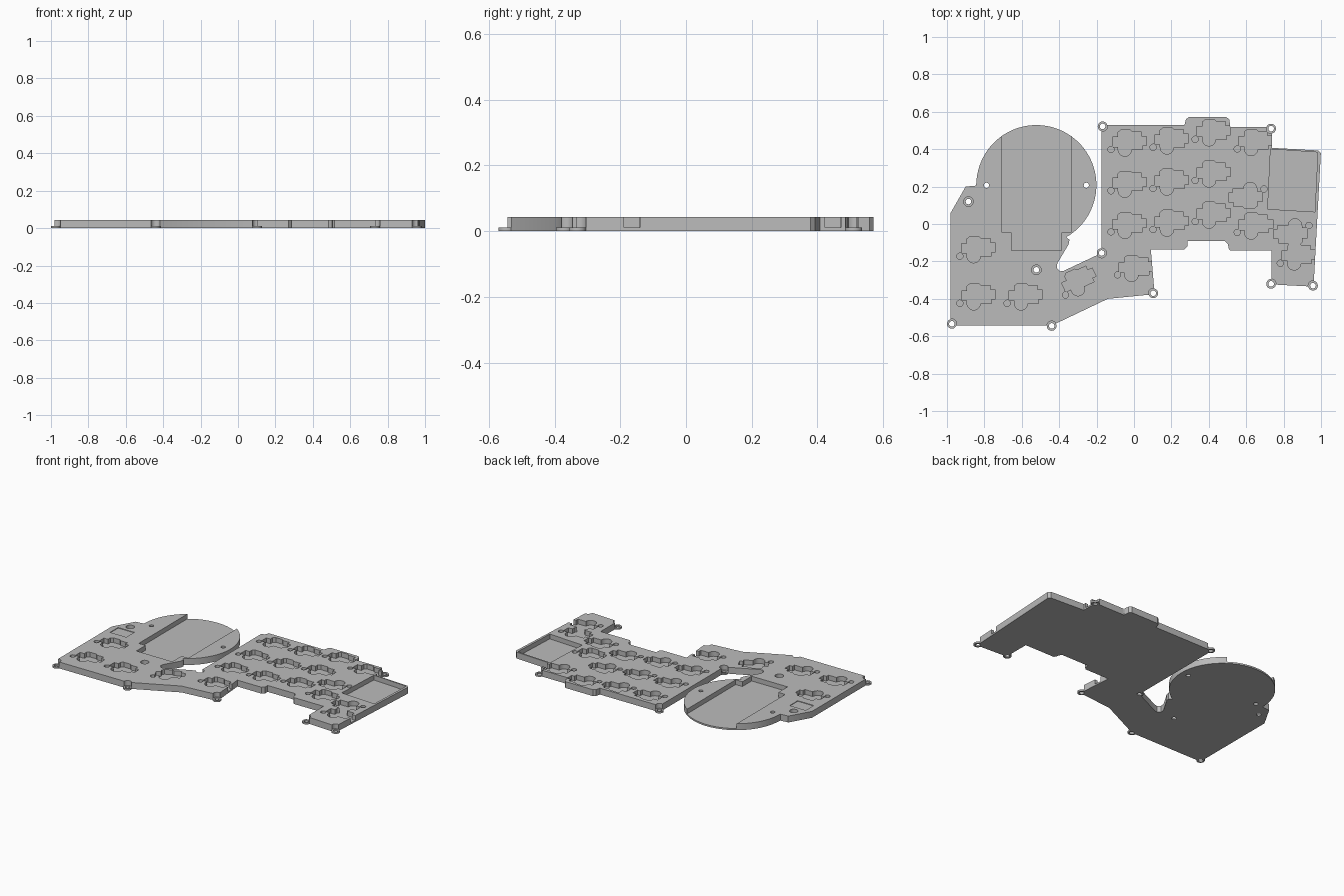
import bpy, bmesh
from math import cos, sin, radians
from mathutils import Matrix, Vector

cube = bpy.data.objects.get("Cube")
if cube:
    bpy.data.objects.remove(cube, do_unlink=True)

TOP, FLOOR, OVER = 0.043, 0.011, 0.08

grey = bpy.data.materials.new("plain grey")
grey.use_nodes = True
grey.diffuse_color = (0.5, 0.5, 0.5, 1)
grey.node_tree.nodes["Principled BSDF"].inputs["Base Color"].default_value = (0.5, 0.5, 0.5, 1)


def arc(cx, cy, r, start, end, n):
    angles = [radians(start + (end - start) * i / n) for i in range(n + 1)]
    return [(cx + r * cos(a), cy + r * sin(a)) for a in angles]


def circle(x, y, r, n=20):
    return arc(x, y, r, 0, 360, n)[:-1]


def prism(name, points, z0, z1):
    """Extrude a flat outline between two heights."""
    bm = bmesh.new()
    face = bm.faces.new([bm.verts.new((x, y, z0)) for x, y in points])
    # The starting face is kept as the closed underside
    bottom = bm.faces.new([bm.verts.new((x, y, z1)) for x, y in points])
    low, high = list(face.verts), list(bottom.verts)
    for i in range(len(low)):
        bm.faces.new((low[i - 1], low[i], high[i], high[i - 1]))
    bmesh.ops.recalc_face_normals(bm, faces=bm.faces)
    mesh = bpy.data.meshes.new(name)
    bm.to_mesh(mesh)
    bm.free()
    mesh.materials.append(grey)
    obj = bpy.data.objects.new(name, mesh)
    bpy.context.scene.collection.objects.link(obj)
    return obj


def combine(points, z0, z1, operation="DIFFERENCE"):
    """Cut a prism out of the case, or weld one on."""
    tool = prism("helper", points, z0, z1)
    mod = case.modifiers.new("cut", "BOOLEAN")
    mod.operation, mod.solver, mod.object = operation, "EXACT", tool
    bpy.ops.object.modifier_apply(modifier=mod.name)
    bpy.data.objects.remove(tool, do_unlink=True)


# Case outline, clockwise from the front left corner
outline = [(-0.98, -0.543), (-0.98, 0.06), (-0.9, 0.2), (-0.845, 0.205)]
outline += arc(-0.522, 0.208, 0.321, 178, -60, 56)
outline += [(-0.345, -0.085), (-0.35, -0.11), (-0.41, -0.21), (-0.412, -0.235),
            (-0.395, -0.253), (-0.375, -0.25), (-0.173, -0.155),
            (-0.173, 0.528), (0.27, 0.528), (0.278, 0.56), (0.293, 0.571),
            (0.495, 0.571), (0.51, 0.558), (0.515, 0.518), (0.738, 0.518),
            (0.738, 0.407), (0.985, 0.393), (0.999, 0.378), (0.96, -0.335),
            (0.735, -0.323), (0.735, -0.143), (0.515, -0.143), (0.505, -0.13),
            (0.503, -0.108), (0.485, -0.092), (0.285, -0.092), (0.285, -0.12), (0.27, -0.135),
            (0.09, -0.135), (0.11, -0.375), (-0.14, -0.4), (-0.44, -0.543)]
case = prism("keyboard_case", outline, 0, TOP)
bpy.context.view_layer.objects.active = case
case.select_set(True)

# Channel across the round section, narrowing at the front
combine([(-0.706, 0.6), (-0.706, -0.045), (-0.655, -0.045), (-0.655, -0.143),
         (-0.388, -0.143), (-0.388, -0.045), (-0.338, -0.045), (-0.338, 0.6)], FLOOR, OVER)

# Tray in the back right corner and a shallow mark on the left
combine([(0.73, 0.4), (0.982, 0.383), (0.967, 0.065), (0.715, 0.08)], FLOOR, OVER)
combine([(-0.94, -0.015), (-0.94, 0.07), (-0.82, 0.07), (-0.82, -0.015)], TOP - 0.004, OVER)

# Switch sockets, each with a pin hole: x, y, turn in degrees
socket = [(-0.06, -0.028), (-0.09, -0.028), (-0.09, 0.025), (-0.06, 0.025),
          (-0.06, 0.05), (-0.045, 0.062), (0.005, 0.062), (0.015, 0.052),
          (0.065, 0.052), (0.065, 0.028), (0.092, 0.028), (0.092, -0.02),
          (0.07, -0.02), (0.07, -0.042), (0.012, -0.042)]
socket += arc(-0.024, -0.042, 0.036, 0, -180, 10)[1:]
pin = circle(-0.098, -0.042, 0.017, 14)
keys = [(x, top - row * 0.22, 0) for x, top in ((-0.025, 0.44), (0.2, 0.452), (0.425, 0.495))
        for row in range(3)]
keys += [(0.65, 0.443, 0), (0.65, -0.003, 0), (0.597, 0.145, 180), (0.837, -0.05, 180),
         (0.88, -0.168, 0), (-0.833, -0.13, 0), (-0.833, -0.382, 0), (-0.58, -0.382, 0),
         (-0.295, -0.3, 25), (0.01, -0.23, 0)]
for x, y, turn in keys:
    spin = Matrix.Rotation(radians(turn), 2)
    for shape in (socket, pin):
        combine([spin @ Vector(p) + Vector((x, y)) for p in shape], FLOOR, OVER)

# Screw mounts: clearance, low tab and through hole
mounts = [(-0.168, 0.522), (0.733, 0.51), (-0.173, -0.155), (0.103, -0.37),
          (0.733, -0.32), (0.957, -0.33), (-0.974, -0.534), (-0.44, -0.545),
          (-0.885, 0.12), (-0.522, -0.245)]
for x, y in mounts:
    combine(circle(x, y, 0.026), FLOOR, OVER)
    combine(circle(x, y, 0.026), 0, FLOOR, "UNION")
    combine(circle(x, y, 0.015), -0.02, OVER)

# Two small holes through the round section
for side in (-1, 1):
    combine(circle(-0.522 + side * 0.267, 0.207, 0.014), -0.02, OVER)

bpy.ops.object.shade_smooth_by_angle(angle=radians(30))
